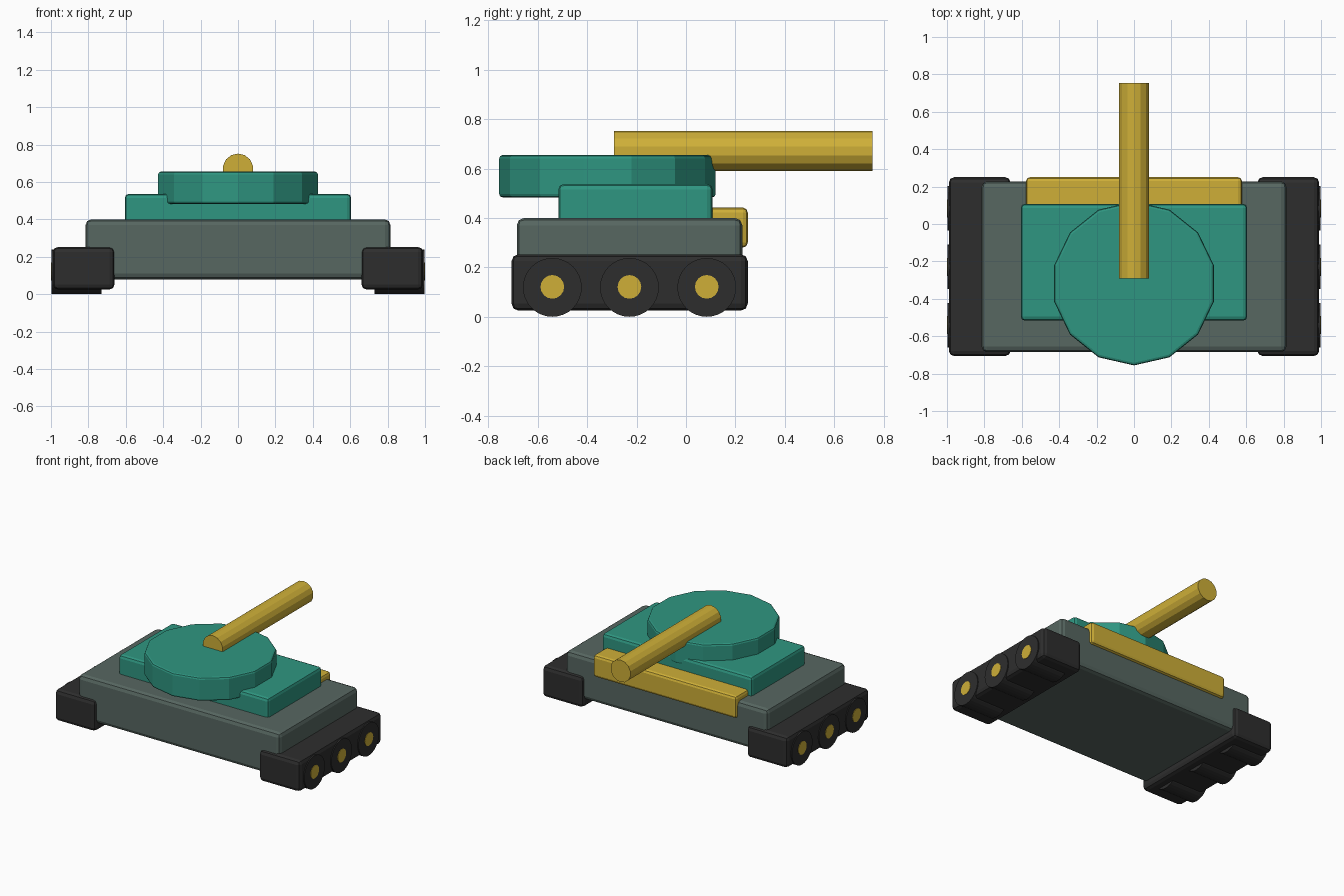
import bpy, math
from mathutils import Matrix

if "Cube" in bpy.data.objects:
    bpy.data.objects.remove(bpy.data.objects["Cube"])


def material(name, rgb):
    m = bpy.data.materials.new(name)
    m.diffuse_color = (*rgb, 1)
    m.use_nodes = True
    m.node_tree.nodes["Principled BSDF"].inputs["Base Color"].default_value = m.diffuse_color
    return m


TEAL = material("teal", (0.028, 0.305, 0.22))
GOLD = material("gold", (0.62, 0.43, 0.039))
GREY = material("grey_green", (0.095, 0.135, 0.12))
BLACK = material("rubber_black", (0.027, 0.027, 0.027))


def finish(name, mat, bevel):
    ob = bpy.context.object
    ob.name = name
    ob.data.materials.append(mat)
    if bevel:
        mod = ob.modifiers.new("bevel", 'BEVEL')
        mod.width = bevel
        mod.segments = 2
        mod.limit_method = 'ANGLE'
        mod.angle_limit = math.radians(40)
    return ob


def box(name, mat, x, y, z, bevel):
    """Box from (min, max) ranges on each axis."""
    bpy.ops.mesh.primitive_cube_add(size=1)
    size = [b - a for a, b in (x, y, z)]
    mid = [(a + b) / 2 for a, b in (x, y, z)]
    bpy.context.object.data.transform(
        Matrix.Translation(mid) @ Matrix.Diagonal((*size, 1)))
    return finish(name, mat, bevel)


def cylinder(name, mat, centre, radius, depth, sides, axis, bevel=0):
    bpy.ops.mesh.primitive_cylinder_add(vertices=sides, radius=radius, depth=depth)
    turn = {'X': Matrix.Rotation(math.pi / 2, 4, 'Y'),
            'Y': Matrix.Rotation(-math.pi / 2, 4, 'X'),
            'Z': Matrix.Identity(4)}[axis]
    bpy.context.object.data.transform(Matrix.Translation(centre) @ turn)
    return finish(name, mat, bevel)


# Hull, deck and rear plate
box("hull", GREY, (-0.815, 0.815), (-0.685, 0.228), (0.08, 0.40), 0.03)
box("deck", TEAL, (-0.605, 0.605), (-0.517, 0.108), (0.34, 0.537), 0.022)
box("yellow_plate", GOLD, (-0.577, 0.577), (0.06, 0.25), (0.28, 0.442), 0.02)

# Turret and gun barrel
cylinder("turret", TEAL, (0, -0.318, 0.569), 0.438, 0.172, 14, 'Z', 0.014)
cylinder("barrel", GOLD, (0, 0.232, 0.671), 0.081, 1.045, 14, 'Y')

# Tracks with three wheels and hubs on each side
for side, label in ((-1, "left"), (1, "right")):
    box("track_" + label, BLACK, sorted((side * 0.66, side * 0.99)),
        (-0.706, 0.25), (0.025, 0.253), 0.028)
    for i, y in enumerate((-0.541, -0.229, 0.084)):
        cylinder(f"wheel_{label}_{i + 1}", BLACK, (side * 0.863, y, 0.119),
                 0.119, 0.268, 32, 'X')
        cylinder(f"hub_{label}_{i + 1}", GOLD, (side * 0.96, y, 0.121),
                 0.048, 0.08, 16, 'X')
